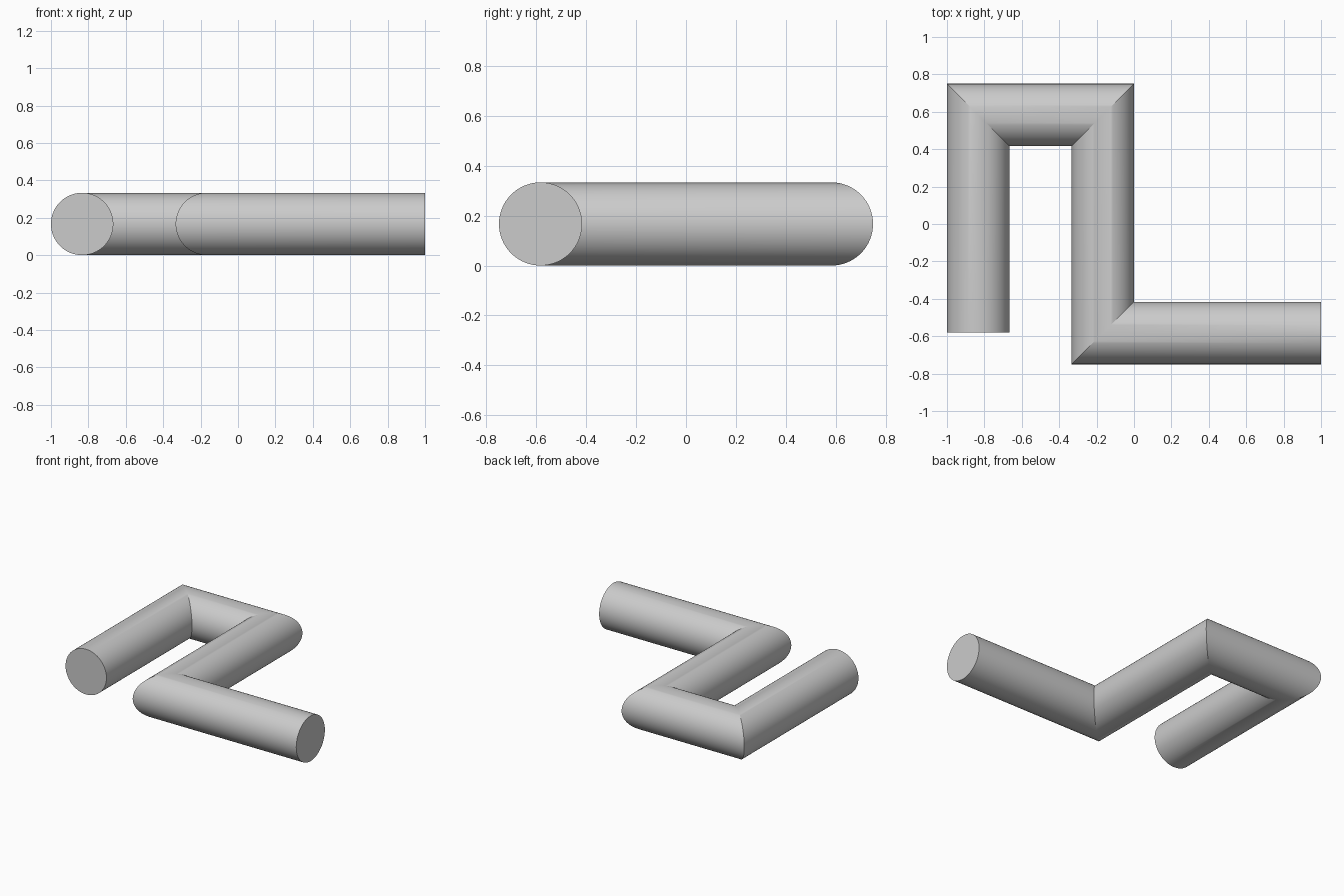
import bpy, bmesh, math
from mathutils import Vector

if "Cube" in bpy.data.objects:
    bpy.data.objects.remove(bpy.data.objects["Cube"])

R = 1 / 6          # pipe radius
SIDES = 96
path = [Vector(p) for p in [(-5/6, -0.58), (-5/6, 7/12), (-1/6, 7/12),
                            (-1/6, -7/12), (1, -7/12)]]


def left_normal(a, b):
    d = (b - a).normalized()
    return Vector((-d.y, d.x))


# Sideways vector at each path point; corners are mitred
normals = [left_normal(a, b) for a, b in zip(path, path[1:])]
mitres = [normals[0]]
for n1, n2 in zip(normals, normals[1:]):
    mitres.append((n1 + n2) / (1 + n1.dot(n2)))
mitres.append(normals[-1])

# One ring of vertices per path point
bm = bmesh.new()
rings = []
for p, m in zip(path, mitres):
    ring = []
    for i in range(SIDES):
        t = 2 * math.pi * i / SIDES
        q = p + m * R * math.cos(t)
        ring.append(bm.verts.new((q.x, q.y, R + R * math.sin(t))))
    rings.append(ring)

# Pipe walls and flat end caps
for a, b in zip(rings, rings[1:]):
    for i in range(SIDES):
        j = (i + 1) % SIDES
        bm.faces.new((a[i], a[j], b[j], b[i]))
bm.faces.new(rings[0])
bm.faces.new(rings[-1])
bmesh.ops.recalc_face_normals(bm, faces=bm.faces)

mesh = bpy.data.meshes.new("bent_pipe")
bm.to_mesh(mesh)
bm.free()
pipe = bpy.data.objects.new("bent_pipe", mesh)
bpy.context.collection.objects.link(pipe)

# Smooth walls, crisp mitres and caps
bpy.context.view_layer.objects.active = pipe
pipe.select_set(True)
bpy.ops.object.shade_smooth_by_angle(angle=math.radians(20))
